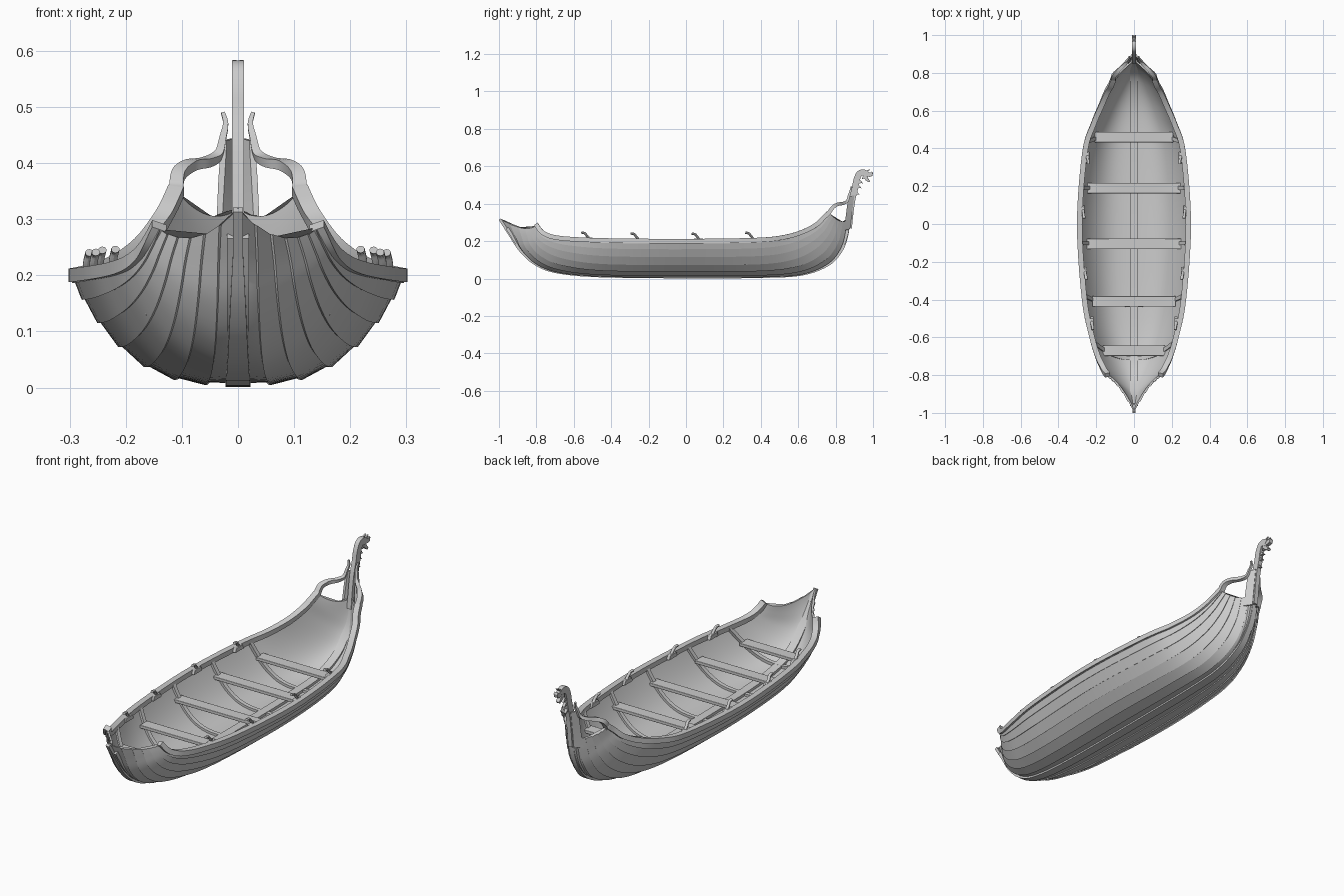
import bpy, bmesh, math
from mathutils import Vector as V

if "Cube" in bpy.data.objects:
    bpy.data.objects.remove(bpy.data.objects["Cube"])

# Stations stern to bow: keel y,z | sheer x,y,z | section fullness | edge dip
ST = [(-.995, .318, .148, -.80, .288, 1.0, 1.0), (-.945, .24, .163, -.78, .258, 1.2, .6),
      (-.885, .15, .178, -.75, .236, 1.6, .2), (-.80, .075, .20, -.70, .22, 2.0, 0),
      (-.68, .034, .23, -.60, .21, 2.5, 0), (-.45, .014, .27, -.40, .203, 3, 0),
      (0, .009, .296, 0, .20, 3, 0), (.40, .011, .268, .38, .206, 3, 0),
      (.62, .024, .222, .53, .222, 2.5, 0), (.76, .075, .18, .63, .252, 2.0, 0),
      (.83, .15, .15, .70, .29, 1.6, .1), (.86, .23, .13, .735, .325, 1.3, .4),
      (.872, .32, .118, .765, .352, 1.1, .8)]
LAST = len(ST) - 1
STRAKES = 8


def station(t):
    i = min(max(int(t), 0), LAST - 1)
    s = t - i
    p = [ST[min(max(i + k, 0), LAST)] for k in (-1, 0, 1, 2)]
    return [.5 * (2 * b + (c - a) * s + (2 * a - 5 * b + 4 * c - d) * s * s
                  + (3 * b - a - 3 * c + d) * s ** 3) for a, b, c, d in zip(*p)]


def skin(t, u, off=0.0):
    """Point on the hull at length t and girth u, pushed outward by off."""
    def pt(t, u):
        ky, kz, sx, sy, sz, k, dip = station(t)
        f = math.sin(u * math.pi / 2)
        g = f ** k
        d = dip * 4 * f * (1 - f)
        return V((sx * f, ky + (sy - ky) * g + .03 * d * (1 if t < 6 else 0), kz + (sz - kz) * g - .035 * d))
    p = pt(t, u)
    if off:
        e = .01
        a, b = max(t - e, 0), min(t + e, LAST)
        c, d = max(u - e, 0), min(u + e, 1)
        n = (pt(b, u) - pt(a, u)).cross(pt(t, d) - pt(t, c)).normalized()
        p += n * off
        p.x = max(p.x, 0)
    return p


def make(name, verts, faces, mirror=False, bevel=0, angle=30):
    me = bpy.data.meshes.new(name)
    me.from_pydata([tuple(v) for v in verts], [], faces)
    bm = bmesh.new()
    bm.from_mesh(me)
    bmesh.ops.recalc_face_normals(bm, faces=bm.faces)
    bm.to_mesh(me)
    bm.free()
    ob = bpy.data.objects.new(name, me)
    bpy.context.collection.objects.link(ob)
    if mirror:
        m = ob.modifiers.new("mirror", 'MIRROR')
        m.merge_threshold = .0005
    if bevel:
        m = ob.modifiers.new("bevel", 'BEVEL')
        m.width = bevel
        m.segments = 2
    bpy.ops.object.select_all(action='DESELECT')
    ob.select_set(True)
    bpy.context.view_layer.objects.active = ob
    bpy.ops.object.shade_smooth_by_angle(angle=math.radians(angle))
    return ob


def rings(name, loops, closed=True, **kw):
    n = len(loops[0])
    faces = [(i * n + j, i * n + (j + 1) % n, (i + 1) * n + (j + 1) % n, (i + 1) * n + j)
             for i in range(len(loops) - 1) for j in range(n if closed else n - 1)]
    faces += [tuple(range(n)), tuple(range((len(loops) - 1) * n, len(loops) * n))]
    return make(name, [v for l in loops for v in l], faces, **kw)


def sweep(name, path, sizes, axis=V((1, 0, 0)), sides=4, **kw):
    """Sweep a rectangle (or ellipse) of half sizes along a path."""
    loops = []
    for i, p in enumerate(path):
        t = (path[min(i + 1, len(path) - 1)] - path[max(i - 1, 0)]).normalized()
        s = (axis - t * axis.dot(t)).normalized()
        up = t.cross(s)
        w, h = sizes[i] if isinstance(sizes, list) else sizes
        k = math.sqrt(2) if sides == 4 else 1
        loops.append([p + s * w * k * math.cos(a) + up * h * k * math.sin(a)
                      for a in [math.pi / sides + 2 * math.pi * j / sides for j in range(sides)]])
    return rings(name, loops, **kw)


def prism(name, yz, x0, x1, **kw):
    return rings(name, [[V((x, y, z)) for y, z in yz] for x in (x0, x1)], **kw)


def smooth_path(pts, n=6):
    """Catmull-Rom through points."""
    out = []
    for i in range(len(pts) - 1):
        a, b, c, d = (pts[min(max(i + k, 0), len(pts) - 1)] for k in (-1, 0, 1, 2))
        for j in range(n):
            s = j / n
            out.append(.5 * (2 * b + (c - a) * s + (2 * a - 5 * b + 4 * c - d) * s * s
                             + (3 * b - a - 3 * c + d) * s ** 3))
    return out + [pts[-1]]


N = 60
TS = [LAST * i / N for i in range(N + 1)]

# Overlapping plank hull: stepped outside, smooth inside
loops = []
for t in TS:
    ring = []
    for j in range(STRAKES):
        ring += [skin(t, j / STRAKES, .006 if j else .001), skin(t, (j + 1) / STRAKES, .001)]
    ring += [skin(t, 1 - j / 16, -.007) for j in range(17)]
    loops.append(ring)
rings("plank_hull", loops, closed=False, mirror=True, angle=25)

# Gunwale rail, running on past the bow opening into an upturned hook
path = [skin(t, 1) - V((.008, 0, 0)) for t in TS]
tail = smooth_path([path[-1], V((.106, .785, .38)), V((.085, .81, .396)), V((.055, .84, .402)),
                    V((.035, .862, .415)), V((.027, .872, .445)), V((.022, .88, .47)), V((.027, .885, .49))])
sizes = [(.014, .012)] * len(path)
for i in range(1, len(tail)):
    f = i / len(tail)
    sizes.append((.013 - .010 * f, .011 - .007 * f))
sweep("gunwale_rail", path + tail[1:], sizes, mirror=True)

# Outer keel with both stems, and inner keelson
keel, ksize, inner = [], [], []
for t in TS:
    s = station(t)
    keel.append(V((0, s[0], s[1] - .001)))
    flat = max(0, 1 - (abs(t - 6) / 5) ** 2)
    ksize.append((.009 + .013 * flat, .007))
    inner.append(V((0, s[0], s[1] + .012)))
sweep("keel", keel, ksize)
sweep("keelson", inner[4:-4], (.02, .008))

# Ribs and rowing benches
for y, w in [(-.67, .165), (-.41, .22), (-.105, .25), (.19, .247), (.46, .208)]:
    t = min((LAST * i / 600 for i in range(601)), key=lambda q: abs(skin(q, .55).y - y))
    sweep("rib", [skin(t, .95 * i / 14, -.011) for i in range(15)], (.010, .007),
          axis=V((0, 1, 0)), mirror=True)
    prism("bench", [(y - .028, .128), (y + .028, .128), (y + .028, .143), (y - .028, .143)],
          -w, w, bevel=.002)

# Oar hooks on the rail
for y in (-.525, -.262, .065, .35):
    t = min((LAST * i / 600 for i in range(601)), key=lambda q: abs(station(q)[3] - y))
    b = skin(t, 1) - V((.026, 0, 0))
    prism("oar_hook_base", [(y - .03, b.z - .008), (y + .035, b.z - .008), (y + .025, b.z + .013),
                            (y - .022, b.z + .013)], b.x - .009, b.x + .009, mirror=True, bevel=.002)
    sweep("oar_hook", smooth_path([b + V((0, .012, .004)), b + V((0, -.004, .022)),
                                   b + V((-.003, -.016, .036)), b + V((-.004, -.034, .04))], 4),
          (.0075, .0065), sides=10, mirror=True)

# Stem post rising to the curled neck
post = smooth_path([V((0, .868, .27)), V((0, .878, .36)), V((0, .889, .43)), V((0, .905, .49)),
                    V((0, .913, .53)), V((0, .928, .561)), V((0, .951, .567)), V((0, .968, .555))])
sweep("stem_post", post, [(.011, .019 - .004 * i / len(post)) for i in range(len(post))], bevel=.002)
# Beast head: open jaws, horn and beard
prism("beast_head", [(.945, .582), (.962, .576), (.975, .568), (.988, .566), (.993, .574), (1.0, .565),
                     (.996, .548), (.982, .544), (.968, .546), (.976, .532), (.985, .522), (.978, .514),
                     (.962, .524), (.952, .536), (.940, .530), (.946, .55)], -.010, .010, bevel=.0015)
prism("head_horn", [(.955, .574), (.972, .57), (.985, .584), (.972, .58)], .003, .010, mirror=True)
for y, z in [(.93, .515), (.921, .49), (.91, .455)]:
    prism("beard_curl", [(y - .014, z + .012), (y + .006, z + .008), (y + .018, z - .008),
                         (y + .008, z - .005), (y - .014, z - .008)], -.007, .007)

# Cheek planks flanking the stem
loops = []
for y, z, a, b in [(.845, .26, .042, .03), (.85, .30, .038, .028), (.859, .37, .035, .024), (.868, .44, .03, .02)]:
    loops.append([V((b, y, z)), V((a, y, z)), V((.013, y + .032, z + .004)), V((.006, y + .03, z + .004))])
rings("stem_cheek", loops, mirror=True)
